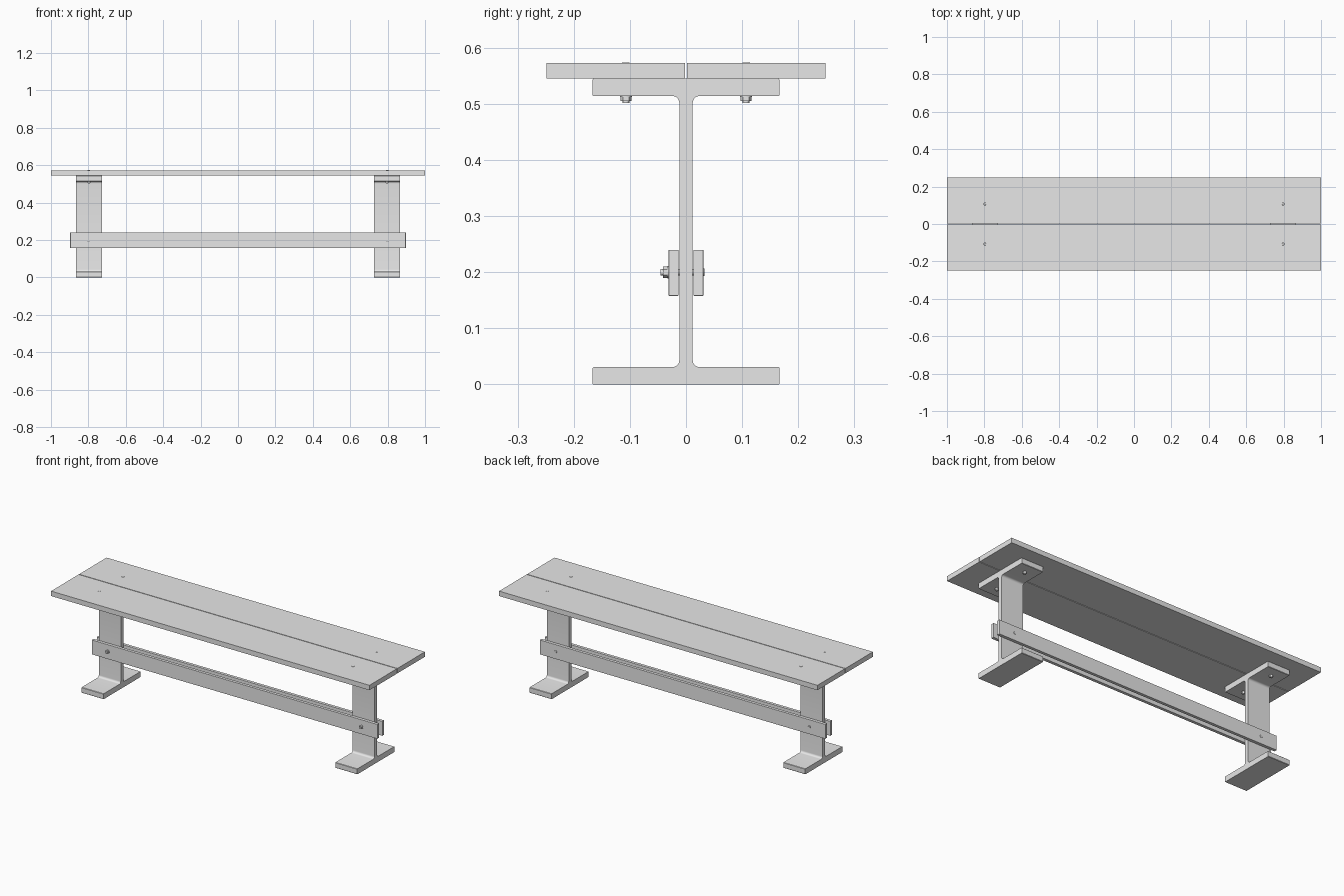
import bpy, bmesh, math
from mathutils import Matrix, Vector

cube = bpy.data.objects.get("Cube")
if cube:
    bpy.data.objects.remove(cube, do_unlink=True)

grey = bpy.data.materials.new("light_grey")
grey.use_nodes = True
grey.diffuse_color = (0.8, 0.8, 0.8, 1)
grey.node_tree.nodes["Principled BSDF"].inputs["Base Color"].default_value = (0.8, 0.8, 0.8, 1)

LEG_X = 0.797


def finish(bm, name, smooth=False):
    bmesh.ops.recalc_face_normals(bm, faces=bm.faces)
    mesh = bpy.data.meshes.new(name)
    bm.to_mesh(mesh)
    bm.free()
    mesh.materials.append(grey)
    obj = bpy.data.objects.new(name, mesh)
    bpy.context.collection.objects.link(obj)
    if smooth:
        bpy.ops.object.select_all(action='DESELECT')
        obj.select_set(True)
        bpy.context.view_layer.objects.active = obj
        bpy.ops.object.shade_smooth_by_angle(angle=math.radians(35))
    return obj


def box(name, low, high, bevel=0.0):
    low, high = Vector(low), Vector(high)
    bm = bmesh.new()
    bmesh.ops.create_cube(bm, size=1, matrix=Matrix.Translation((low + high) / 2)
                          @ Matrix.Diagonal((*(high - low), 1)))
    obj = finish(bm, name)
    if bevel:
        mod = obj.modifiers.new("edge", 'BEVEL')
        mod.width = bevel
        mod.segments = 2


def leg(name, x):
    # Quarter of the I-beam outline, mirrored into the other three quarters
    mid, half_h, half_w, web = 0.2725, 0.2725, 0.167, 0.012
    flange, r, edge = 0.031, 0.012, 0.002
    inner = half_h - flange
    quarter = [(half_w - edge, half_h), (half_w, half_h - edge),
               (half_w, inner + edge), (half_w - edge, inner)]
    for i in range(7):
        a = math.pi / 2 * (1 + i / 6)
        quarter.append((web + r + r * math.cos(a), inner - r + r * math.sin(a)))
    right = quarter + [(y, -z) for y, z in reversed(quarter)]
    outline = right + [(-y, z) for y, z in reversed(right)]
    bm = bmesh.new()
    face = bm.faces.new([bm.verts.new((x - 0.069, y, mid + z)) for y, z in outline])
    side = bmesh.ops.extrude_face_region(bm, geom=[face])["geom"]
    bmesh.ops.translate(bm, vec=(0.138, 0, 0),
                        verts=[v for v in side if isinstance(v, bmesh.types.BMVert)])
    finish(bm, name, smooth=True)


def bolt(name, centre, rotation, nut_start, nut_end, tip, head_start, head_end):
    # Distances run along the bolt axis, from the nut end to the head
    bm = bmesh.new()
    spin = Matrix.Translation(centre) @ rotation

    def disc(radius, a, b, sides, top=None):
        bmesh.ops.create_cone(bm, cap_ends=True, segments=sides, radius1=radius,
                              radius2=top or radius, depth=b - a,
                              matrix=spin @ Matrix.Translation((0, 0, (a + b) / 2)))

    disc(0.006, tip, head_start, 20)
    disc(0.010, nut_end, nut_start, 6)
    disc(0.011, nut_start - 0.002, nut_start, 24)
    disc(0.008, head_start, head_end, 24, 0.006)
    finish(bm, name, smooth=True)


# Seat planks and stretcher rails, front and back
for side, s in (("front", -1), ("back", 1)):
    ys = sorted((s * 0.002, s * 0.249))
    box(side + "_seat_plank", (-1, ys[0], 0.545), (1, ys[1], 0.573))
    ys = sorted((s * 0.0135, s * 0.031))
    box(side + "_stretcher_rail", (-0.897, ys[0], 0.158), (0.897, ys[1], 0.24), 0.001)

# Legs with their bolts
upright = Matrix.Identity(4)
to_back = Matrix.Rotation(-math.pi / 2, 4, 'X')
for side, x in (("right", -LEG_X), ("left", LEG_X)):
    leg(side + "_leg", x)
    for end, y in (("front", -0.107), ("back", 0.107)):
        bolt(side + "_" + end + "_seat_bolt", (x, y, 0), upright,
             0.514, 0.505, 0.502, 0.572, 0.5742)
    bolt(side + "_rail_bolt", (x, 0, 0.2), to_back,
         -0.031, -0.041, -0.045, 0.0305, 0.033)
